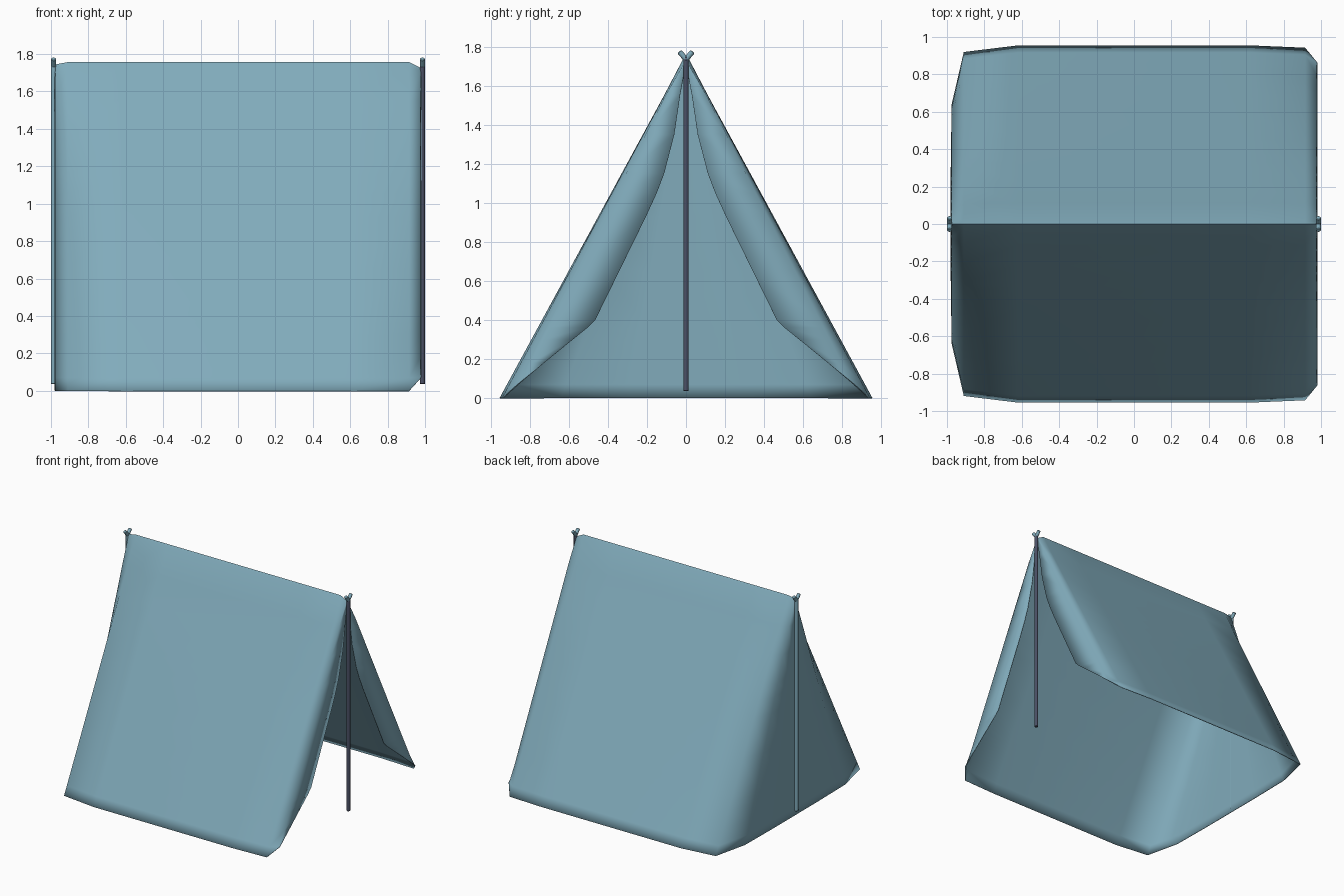
import bpy, bmesh
from mathutils import Vector

if "Cube" in bpy.data.objects:
    bpy.data.objects.remove(bpy.data.objects["Cube"])

def mat(name, col):
    m = bpy.data.materials.new(name)
    m.diffuse_color = (*col, 1)
    m.use_nodes = True
    m.node_tree.nodes["Principled BSDF"].inputs["Base Color"].default_value = m.diffuse_color
    return m

TEAL = mat("canvas_teal", (0.22, 0.41, 0.50))
DARK = mat("pole_dark", (0.07, 0.08, 0.13))
H, W = 1.757, 0.955          # ridge height, half width

def lerp_table(table, z):
    for (z0, a), (z1, b) in zip(table, table[1:]):
        if z <= z1:
            return a + (b - a) * (z - z0) / (z1 - z0)
    return table[-1][1]

def finish(bm, name, material, angle):
    bmesh.ops.recalc_face_normals(bm, faces=bm.faces[:])
    me = bpy.data.meshes.new(name)
    bm.to_mesh(me)
    bm.free()
    ob = bpy.data.objects.new(name, me)
    bpy.context.collection.objects.link(ob)
    me.materials.append(material)
    bpy.ops.object.select_all(action='DESELECT')
    ob.select_set(True)
    bpy.context.view_layer.objects.active = ob
    bpy.ops.object.shade_smooth_by_angle(angle=angle)
    return ob

# Canvas: plan profile from closed back wall, around the roof, to the front flap
plan = [(-0.98, 0), (-0.98, 0.3), (-0.975, 0.67), (-0.91, 0.963), (-0.62, 1.0),
        (0.62, 1.0), (0.915, 0.987), (0.975, 0.93)]
# inner edge of the open flap: (z, y)
flap = [(0, 0.95), (0.3, 0.58), (0.36, 0.505), (0.4, 0.465), (0.93, 0.205),
        (1.05, 0.15), (1.15, 0.112), (1.35, 0.06), (1.74, 0.003), (H, 0)]
rows = [0, 0.07, 0.18, 0.3, 0.36, 0.4, 0.65, 0.93, 1.05, 1.15, 1.35, 1.55, 1.742, H]

bm = bmesh.new()
for s in (1, -1):
    grid = []
    for z in rows:
        outer = W * (1 - z / H) + (0.004 if z == 1.742 else 0)
        inner = lerp_table(flap, z)
        pts = [(x, f * outer) for x, f in plan]
        if z == 0:
            pts[-1] = pts[-2]
            pts.append(pts[-2])
        else:
            pts[-1] = (0.975, max(pts[-1][1], inner))
            pts.append((0.98, min(inner, pts[-1][1])))
        line = []
        for x, y in pts:
            drop = 0.0
            if z > 1.7:
                drop = 0.03 if x > 0.95 else 0.012 if x < -0.95 else 0
            line.append(bm.verts.new((x, s * y, z - drop)))
        grid.append(line)
    for a, b in zip(grid, grid[1:]):
        for i in range(len(a) - 1):
            bm.faces.new((a[i], a[i + 1], b[i + 1], b[i]))
bmesh.ops.remove_doubles(bm, verts=bm.verts[:], dist=0.0005)
bmesh.ops.dissolve_degenerate(bm, edges=bm.edges[:], dist=0.0005)
canvas = finish(bm, "tent_canvas", TEAL, 1.4)
sol = canvas.modifiers.new("thickness", 'SOLIDIFY')
sol.thickness = 0.006
sol.offset = -1

# Poles and forked tops
def rod(name, p, q, r, material):
    p, q = Vector(p), Vector(q)
    bm = bmesh.new()
    bmesh.ops.create_cone(bm, cap_ends=True, segments=12, radius1=r, radius2=r,
                          depth=(q - p).length)
    bmesh.ops.bevel(bm, geom=[e for e in bm.edges if abs(e.verts[0].co.z - e.verts[1].co.z) < 1e-5],
                    offset=r * 0.25, segments=1, affect='EDGES')
    ob = finish(bm, name, material, 0.6)
    ob.location = (p + q) / 2
    ob.rotation_mode = 'QUATERNION'
    ob.rotation_quaternion = (q - p).to_track_quat('Z', 'Y')

for end, x, m in (("open_end", 0.986, DARK), ("closed_end", -0.986, TEAL)):
    rod(end + "_pole", (x, 0, 0.035), (x, 0, 1.75), 0.014, m)
    for side, s in (("left", -1), ("right", 1)):
        rod(f"{end}_fork_{side}", (x, -s * 0.006, 1.728), (x, s * 0.034, 1.775), 0.0135, TEAL)
